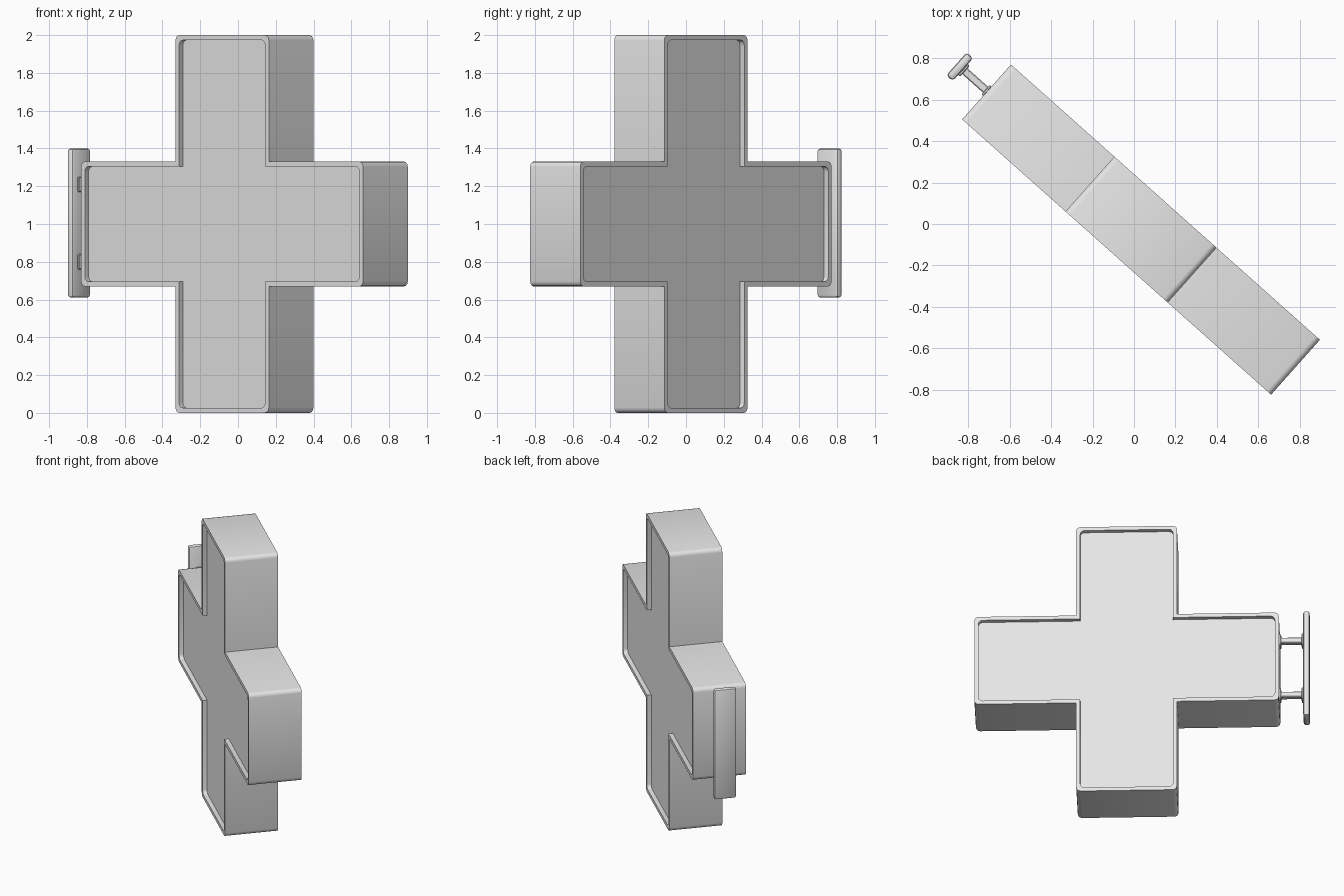
import bpy, bmesh, math
from mathutils import Matrix, Vector

old = bpy.data.objects.get("Cube")
if old:
    bpy.data.objects.remove(old, do_unlink=True)

grey = bpy.data.materials.new("light grey")
grey.use_nodes = True
grey.diffuse_color = (0.8, 0.8, 0.8, 1)
grey.node_tree.nodes["Principled BSDF"].inputs["Base Color"].default_value = (0.8, 0.8, 0.8, 1)

# The whole sign is turned about the vertical axis
PLACE = Matrix.Translation((0.034, -0.027, 1)) @ Matrix.Rotation(math.radians(-41.7), 4, "Z")
HALF, ARM, DEPTH = 1.0, 0.331, 0.1775
RIM, RECESS, RADIUS = 0.026, 0.03, 0.028


def finish(name, bm):
    bmesh.ops.recalc_face_normals(bm, faces=bm.faces)
    mesh = bpy.data.meshes.new(name)
    bm.to_mesh(mesh)
    bm.free()
    mesh.materials.append(grey)
    obj = bpy.data.objects.new(name, mesh)
    obj.matrix_world = PLACE
    bpy.context.collection.objects.link(obj)
    return obj


def box(name, center, size, bevel=0.0, segments=2):
    bm = bmesh.new()
    bmesh.ops.create_cube(bm, size=1, matrix=Matrix.Translation(center) @ Matrix.Diagonal((*size, 1)))
    if bevel:
        bmesh.ops.bevel(bm, geom=bm.edges[:], offset=bevel, segments=segments,
                        profile=0.5, affect="EDGES")
    return finish(name, bm)


def cross_outline(inset):
    """Cross with rounded outer corners and sharp inner ones."""
    h, a, r = HALF - inset, ARM - inset, RADIUS
    points = []
    for quarter in range(4):
        turn = Matrix.Rotation(quarter * math.pi / 2, 2)
        arm = []
        for side, start in ((-1, -90), (1, 0)):
            for step in range(4):
                t = math.radians(start + step * 30)
                arm.append((h - r + r * math.cos(t), side * (a - r) + r * math.sin(t)))
        arm.append((a, a))
        points += [turn @ Vector(p) for p in arm]
    return points


# Cross body: a rim and a sunken panel on both faces
bm = bmesh.new()
loops = []
for y, inset in ((DEPTH - RECESS, RIM), (DEPTH, RIM), (DEPTH, 0),
                 (-DEPTH, 0), (-DEPTH, RIM), (RECESS - DEPTH, RIM)):
    loops.append([bm.verts.new((p.x, y, p.y)) for p in cross_outline(inset)])
for one, two in zip(loops, loops[1:]):
    for i in range(len(one)):
        j = (i + 1) % len(one)
        bm.faces.new((one[i], one[j], two[j], two[i]))
bm.faces.new(loops[0])
bm.faces.new(loops[-1])
parts = [finish("cross_body", bm)]

# Wall plate standing off the right arm
parts.append(box("wall_plate", (-1.178, 0.005, 0.005), (0.042, 0.148, 0.79), 0.015))

# Two bracket arms with a flange at each end
for label, z in (("lower", -0.2), ("upper", 0.21)):
    parts.append(box(label + "_bracket_arm", (-1.08, 0.005, z), (0.17, 0.038, 0.04), 0.005, 1))
    parts.append(box(label + "_sign_flange", (-1.004, 0.005, z), (0.014, 0.06, 0.08), 0.004, 1))
    parts.append(box(label + "_plate_flange", (-1.152, 0.005, z), (0.014, 0.07, 0.08), 0.004, 1))

bpy.ops.object.select_all(action="DESELECT")
for part in parts:
    part.select_set(True)
bpy.context.view_layer.objects.active = parts[0]
bpy.ops.object.shade_smooth_by_angle(angle=math.radians(35))
